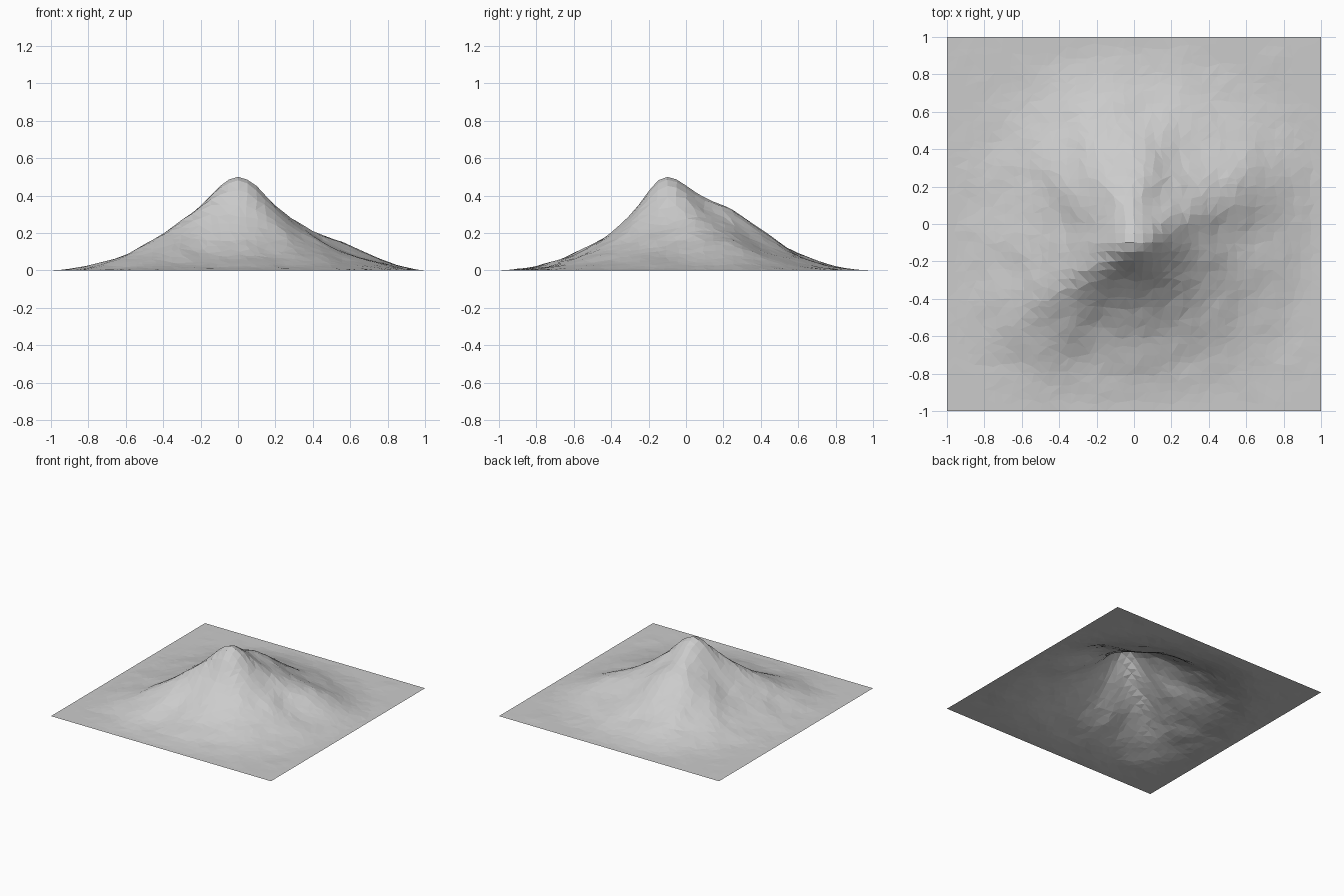
import bpy
import bmesh
import math
import random
from mathutils import Vector, noise

cube = bpy.data.objects.get("Cube")
if cube:
    bpy.data.objects.remove(cube, do_unlink=True)

random.seed(4)
CELLS = 40
SUMMIT = Vector((0.0, -0.1))
SUMMIT_HEIGHT = 0.5

# Slope profiles: compass angle -> heights at the shared radii
RADII = [0, 0.04, 0.1, 0.2, 0.35, 0.5, 0.7, 0.9, 1.05]
SLOPES = {
    0: [0.455, 0.34, 0.21, 0.125, 0.055, 0.008],    # east flank
    31: [0.46, 0.365, 0.265, 0.20, 0.125, 0.035],   # north-east ridge
    58: [0.45, 0.355, 0.265, 0.175, 0.085, 0.02],   # northern gully
    85: [0.455, 0.385, 0.335, 0.215, 0.08, 0.015],  # north shoulder
    110: [0.455, 0.39, 0.315, 0.215, 0.10, 0.025],  # north ridge
    133: [0.445, 0.355, 0.27, 0.18, 0.07, 0.012],   # north-west shoulder
    162: [0.44, 0.325, 0.195, 0.11, 0.04, 0.006],   # west gully
    190: [0.45, 0.345, 0.22, 0.12, 0.045, 0.008],   # west flank
    213: [0.45, 0.37, 0.265, 0.185, 0.08, 0.018],   # south-west ridge
    229: [0.44, 0.345, 0.22, 0.15, 0.07, 0.012],    # ridge shoulder
    250: [0.425, 0.295, 0.165, 0.08, 0.02, 0],      # south bowl
    290: [0.425, 0.29, 0.155, 0.08, 0.018, 0],      # south face
    325: [0.44, 0.315, 0.18, 0.105, 0.04, 0.004],   # south-east face
}
ANGLES = sorted(SLOPES)


def radial_height(angle, radius):
    """Height along one slope profile."""
    heights = [SUMMIT_HEIGHT, SUMMIT_HEIGHT - 0.008] + SLOPES[angle] + [0]
    for i in range(len(RADII) - 1):
        if radius <= RADII[i + 1]:
            t = (radius - RADII[i]) / (RADII[i + 1] - RADII[i])
            return heights[i] + (heights[i + 1] - heights[i]) * t
    return 0.0


def slope_height(offset):
    """Blend neighbouring slope profiles around the summit."""
    angle = math.degrees(math.atan2(offset.y, offset.x)) % 360
    low = max(a for a in ANGLES if a <= angle)
    after = [a for a in ANGLES if a > angle]
    high = after[0] if after else ANGLES[0]
    t = (angle - low) / ((high - low) % 360)
    t = t * t * (3 - 2 * t)
    radius = offset.length
    return radial_height(low, radius) * (1 - t) + radial_height(high, radius) * t


def mountain_height(x, y):
    """Weathered slope height with rocky unevenness."""
    offset = Vector((x, y)) - SUMMIT
    radius = offset.length
    reach = min(0.05, radius * 0.2)
    around = [Vector((reach, 0)), Vector((-reach, 0)), Vector((0, reach)), Vector((0, -reach))]
    height = (slope_height(offset) + sum(slope_height(offset + a) for a in around)) / 5
    # Unevenness fades out at the summit and on the outer border
    rough = noise.noise(Vector((x * 6, y * 6, 1))) + 0.5 * noise.noise(Vector((x * 14, y * 14, 2)))
    amount = 0.004 + 0.008 * min(1, height * 6) * min(1, radius * 3)
    border = min(1, (1 - max(abs(x), abs(y))) / 0.1)
    return max(0, (height + rough * amount * min(1, radius * 8)) * border)


# Rock material
rock = bpy.data.materials.new("rock_grey")
rock.use_nodes = True
grey = (0.6, 0.6, 0.6, 1)
rock.diffuse_color = grey
rock.node_tree.nodes["Principled BSDF"].inputs["Base Color"].default_value = grey

# Open terrain sheet with irregular facets, calmer near the summit
bm = bmesh.new()
bmesh.ops.create_grid(bm, x_segments=CELLS, y_segments=CELLS, size=1)
for v in bm.verts:
    if max(abs(v.co.x), abs(v.co.y)) > 0.99:
        continue
    jitter = 0.6 / CELLS * min(1, (v.co.xy - SUMMIT).length * 3)
    v.co.x += random.uniform(-jitter, jitter)
    v.co.y += random.uniform(-jitter, jitter)
    v.co.z = mountain_height(v.co.x, v.co.y)

# Split into facets that follow the ridges and gullies
bmesh.ops.triangulate(bm, faces=bm.faces[:], quad_method="SHORT_EDGE")
inner_edges = [e for e in bm.edges if not e.is_boundary]
bmesh.ops.beautify_fill(bm, faces=bm.faces[:], edges=inner_edges, method="ANGLE")

mesh = bpy.data.meshes.new("mountain_terrain")
bm.to_mesh(mesh)
bm.free()
mesh.materials.append(rock)
terrain = bpy.data.objects.new("mountain_terrain", mesh)
bpy.context.collection.objects.link(terrain)
